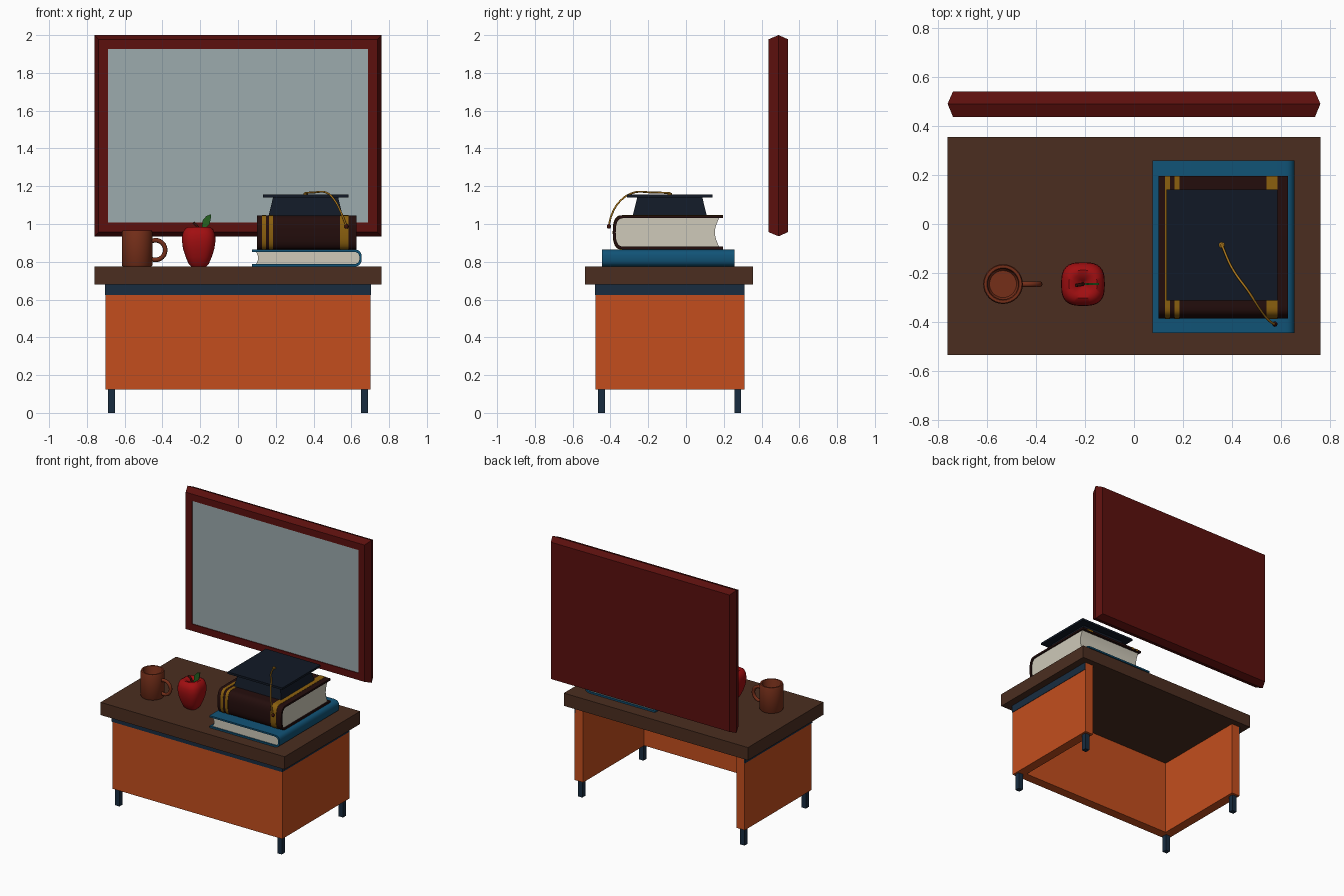
import bpy, bmesh, math
from mathutils import Vector

if "Cube" in bpy.data.objects:
    bpy.data.objects.remove(bpy.data.objects["Cube"])


def mat(name, r, g, b):
    m = bpy.data.materials.new(name)
    m.diffuse_color = [(c / 255) ** 2.2 for c in (r, g, b)] + [1]
    m.use_nodes = True
    m.node_tree.nodes["Principled BSDF"].inputs["Base Color"].default_value = m.diffuse_color
    return m


WOOD = mat("dark_wood", 76, 49, 37)
ORANGE = mat("orange_panel", 194, 79, 35)
NAVY = mat("navy_metal", 30, 48, 66)
RED = mat("frame_red", 92, 23, 21)
GREY = mat("board_grey", 155, 169, 172)
BLUE = mat("blue_cover", 24, 84, 118)
BROWN = mat("brown_cover", 40, 21, 20)
GOLD = mat("gold", 138, 96, 22)
CORD = mat("cord_gold", 178, 124, 36)
PAGE = mat("paper", 205, 200, 184)
CAP = mat("cap_black", 24, 31, 42)
CLAY = mat("mug_clay", 116, 50, 31)
APPLE = mat("apple_red", 160, 22, 24)
STEM = mat("stem_brown", 62, 24, 18)
LEAF = mat("leaf_green", 42, 98, 38)


def finish(name, bm, m, smooth=None):
    bmesh.ops.recalc_face_normals(bm, faces=bm.faces)
    me = bpy.data.meshes.new(name)
    bm.to_mesh(me)
    bm.free()
    ob = bpy.data.objects.new(name, me)
    bpy.context.collection.objects.link(ob)
    me.materials.append(m)
    if smooth:
        bpy.ops.object.select_all(action='DESELECT')
        ob.select_set(True)
        bpy.context.view_layer.objects.active = ob
        bpy.ops.object.shade_smooth_by_angle(angle=math.radians(smooth))
    return ob


def skin(name, rings, m, smooth=None, caps=True):
    """Join closed rings of points into a skin."""
    bm = bmesh.new()
    vs = [[bm.verts.new(p) for p in r] for r in rings]
    n = len(rings[0])
    for a, b in zip(vs, vs[1:]):
        for i in range(n):
            j = (i + 1) % n
            bm.faces.new((a[i], a[j], b[j], b[i]))
    if caps:
        bm.faces.new(vs[0])
        bm.faces.new(vs[-1])
    return finish(name, bm, m, smooth)


def prism(name, prof, axis, lo, hi, m, smooth=None):
    at = (lambda p, t: (t, p[0], p[1])) if axis == 'X' else (lambda p, t: (p[0], t, p[1]))
    return skin(name, [[at(p, t) for p in prof] for t in (lo, hi)], m, smooth)


def box(name, x0, x1, y0, y1, z0, z1, m):
    return prism(name, [(x0, z0), (x1, z0), (x1, z1), (x0, z1)], 'Y', y0, y1, m)


def lathe(name, prof, cx, cy, m, n=32, lobe=0.0):
    rings = []
    for r, z in prof:
        ring = []
        for i in range(n):
            a = 2 * math.pi * i / n
            q = r * (1 - lobe * math.cos(4 * a))
            ring.append((cx + q * math.cos(a), cy + q * math.sin(a), z))
        rings.append(ring)
    return skin(name, rings, m, 40)


def tube(name, pts, r, m):
    cu = bpy.data.curves.new(name, 'CURVE')
    cu.dimensions = '3D'
    cu.bevel_depth, cu.bevel_resolution, cu.use_fill_caps = r, 2, True
    sp = cu.splines.new('BEZIER')
    sp.bezier_points.add(len(pts) - 1)
    for bp, p in zip(sp.bezier_points, pts):
        bp.co = p
        bp.handle_left_type = bp.handle_right_type = 'AUTO'
    ob = bpy.data.objects.new(name, cu)
    bpy.context.collection.objects.link(ob)
    cu.materials.append(m)


# Books: rounded spine arc, then cover and page profiles
def spine_arc(spine, d, z0, z1, n=16):
    zc, h = (z0 + z1) / 2, (z1 - z0) / 2
    out = []
    for i in range(n + 1):
        a = -math.pi / 2 + math.pi * i / n
        c, s = math.cos(a), math.sin(a)
        out.append((spine - d + d * abs(c) ** 0.75,
                    zc + h * math.copysign(abs(s) ** 0.75, s)))
    return out


def cover_profile(fore, spine, z0, z1, t, d):
    sg = 1 if spine > fore else -1
    flip = lambda pts: [(sg * u, z) for u, z in pts]
    outer = flip(spine_arc(sg * spine, d, z0, z1))
    inner = flip(spine_arc(sg * spine - t, d - t / 2, z0 + t, z1 - t))
    return [(fore, z0)] + outer + [(fore, z1), (fore, z1 - t)] + inner[::-1] + [(fore, z0 + t)]


def page_profile(fore, spine, z0, z1, d, dip):
    sg = 1 if spine > fore else -1
    arc = [(sg * u, z) for u, z in spine_arc(sg * spine, d, z0, z1)]
    n = 8
    edge = [(fore + sg * dip * math.sin(math.pi * i / n), z1 + (z0 - z1) * i / n) for i in range(n + 1)]
    return arc + edge


def book(name, fore, spine, z0, z1, t, d, axis, lo, hi, m, dip):
    sg = 1 if spine > fore else -1
    prism(name + "_cover", cover_profile(fore, spine, z0, z1, t, d), axis, lo, hi, m, 35)
    prism(name + "_pages", page_profile(fore + sg * .02, spine - sg * t, z0 + t, z1 - t, d - t / 2, dip),
          axis, lo + .01, hi - .01, PAGE, 35)


# Desk
box("desk_top", -.76, .76, -.535, .355, .68, .775, WOOD)


def u_shape(name, g, t, z0, z1, m):
    x, f, b = .702 + g, -.48 - g, .31
    p = [(-x, b), (-x, f), (x, f), (x, b), (x - t, b), (x - t, f + t), (t - x, f + t), (t - x, b)]
    skin(name, [[(u, v, z) for u, v in p] for z in (z0, z1)], m)


u_shape("desk_panels", 0, .07, .125, .68, ORANGE)
u_shape("desk_trim", .003, .01, .625, .68, NAVY)
for sx in (-1, 1):
    for yn, y in (("front", -.448), ("back", .274)):
        box(f"{yn}_leg", sx * .67 - .018, sx * .67 + .018, y - .018, y + .018, 0, .13, NAVY)

# Board with bevelled frame
rings = []
for inset, y in ((.073, .447), (.073, .437), (.022, .437), (0, .49), (.022, .54)):
    x, h = .76 - inset, .5325 - inset
    rings.append([(sx * x, y, 1.4675 + sz * h) for sx, sz in ((-1, -1), (1, -1), (1, 1), (-1, 1))])
skin("board_frame", rings, RED)
box("board_surface", -.689, .689, .443, .46, 1.004, 1.931, GREY)

# Two stacked books, the upper one with gold bands
book("lower_book", .075, .655, .775, .865, .012, .045, 'Y', -.445, .258, BLUE, .012)
book("upper_book", .195, -.386, .866, 1.045, .014, .05, 'X', .1, .627, BROWN, .022)
for x0, x1 in ((.126, .147), (.165, .186), (.54, .585)):
    prism("gold_band", cover_profile(.196, -.388, .865, 1.0465, .014, .05), 'X', x0, x1, GOLD, 35)

# Graduation cap
cx, cy = .358, -.086
sq = lambda h, z: [(cx + a * h, cy + b * h, z) for a, b in ((-1, -1), (1, -1), (1, 1), (-1, 1))]
skin("cap_base", [sq(.196, 1.045), sq(.172, 1.142)], CAP)
skin("cap_board", [sq(.226, 1.141), sq(.226, 1.156)], CAP)
lathe("cap_button", [(.012, 1.155), (.012, 1.162), (.006, 1.167)], cx, cy, CORD, 12)
tube("tassel_cord", [(cx, cy, 1.164), (.40, -.18, 1.167), (.47, -.28, 1.165),
                     (.515, -.35, 1.12), (.55, -.393, 1.05), (.572, -.408, .995)], .005, CORD)
lathe("tassel_end", [(.004, 1.0), (.01, .993), (.011, .984), (.007, .975)], .574, -.408, STEM, 12)

# Mug
lathe("mug_body", [(.076, .775), (.081, .782), (.081, .957), (.077, .966), (.066, .966),
                   (.062, .957), (.062, .80), (.055, .79)], -.534, -.245, CLAY)
hp = []
for i in range(17):
    a = math.radians(-125 + 250 * i / 16)
    d = Vector((math.cos(a), 0, math.sin(a)))
    c = Vector((-.437, -.245, .862)) + d * .052
    hp.append([c + .012 * (math.cos(b) * d + math.sin(b) * Vector((0, 1, 0)))
               for b in (2 * math.pi * k / 10 for k in range(10))])
skin("mug_handle", hp, CLAY, 50)

# Apple with lobes, stem and leaf
lathe("apple_body", [(.006, .79), (.025, .778), (.044, .776), (.057, .79), (.073, .825),
                     (.088, .87), (.094, .91), (.092, .945), (.08, .973), (.06, .985),
                     (.04, .982), (.02, .968), (.005, .955)], -.208, -.245, APPLE, 40, .055)
tube("apple_stem", [(-.208, -.245, .955), (-.215, -.247, .985), (-.236, -.25, 1.008)], .007, STEM)
outline = [(-.2, .962), (-.172, .975), (-.15, 1.0), (-.144, 1.03), (-.142, 1.052),
           (-.168, 1.042), (-.188, 1.018), (-.19, .99)]
prism("apple_leaf", outline, 'Y', -.248, -.241, LEAF)
